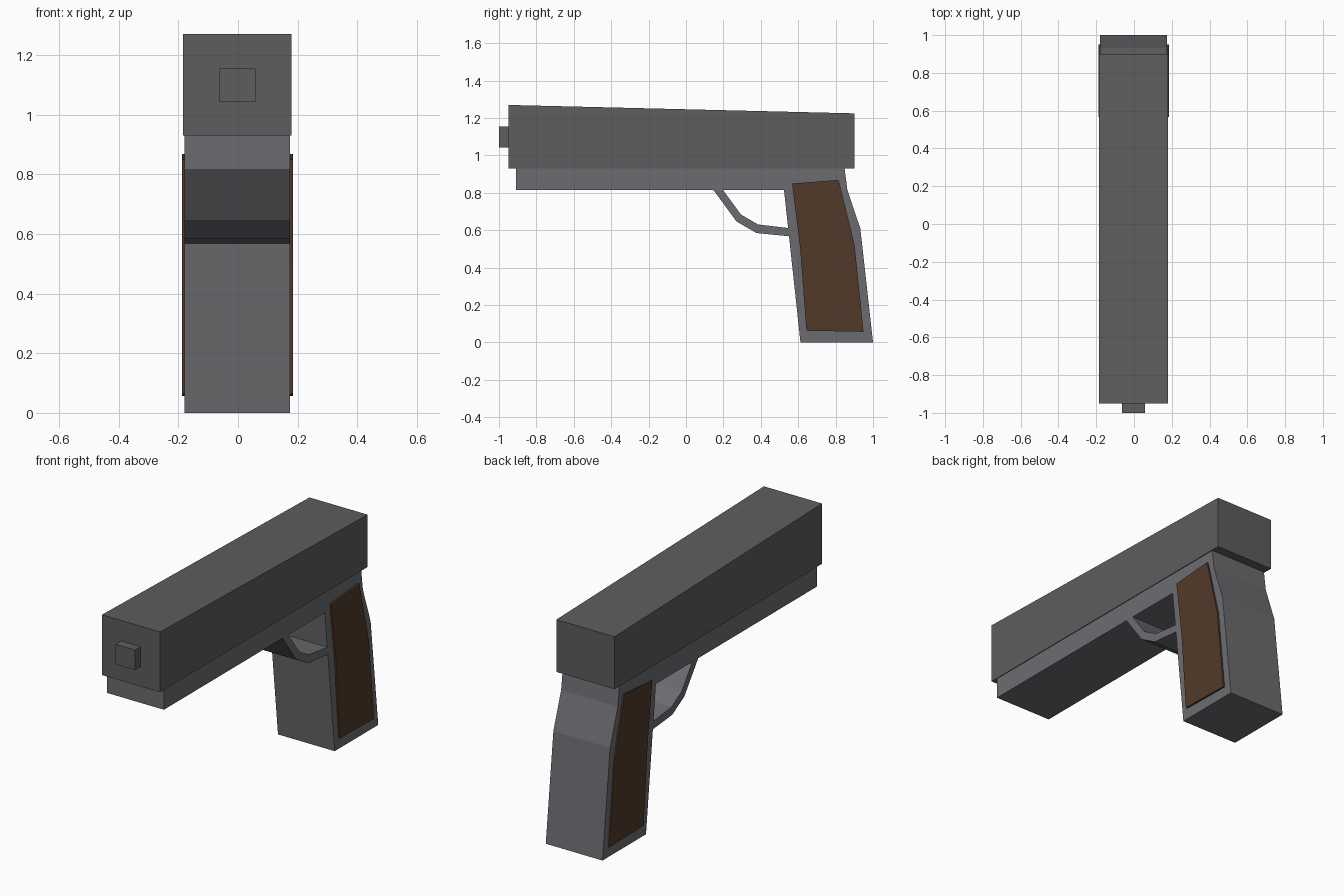
import bpy, bmesh

if "Cube" in bpy.data.objects:
    bpy.data.objects.remove(bpy.data.objects["Cube"])


def material(name, rgb):
    m = bpy.data.materials.new(name)
    m.diffuse_color = (*rgb, 1.0)
    m.use_nodes = True
    m.node_tree.nodes["Principled BSDF"].inputs["Base Color"].default_value = m.diffuse_color
    return m


def extrude_profile(name, profile, x0, x1, mat):
    """Solid made from a side profile of (y, z) points, spanning x0 to x1."""
    bm = bmesh.new()
    face = bm.faces.new([bm.verts.new((x0, y, z)) for y, z in profile])
    out = bmesh.ops.extrude_face_region(bm, geom=[face])
    moved = [g for g in out["geom"] if isinstance(g, bmesh.types.BMVert)]
    bmesh.ops.translate(bm, verts=moved, vec=(x1 - x0, 0, 0))
    if not any(f.is_valid and all(abs(v.co.x - x0) < 1e-6 for v in f.verts) for f in bm.faces):
        bm.faces.new([v for v in bm.verts if abs(v.co.x - x0) < 1e-6])
    bmesh.ops.recalc_face_normals(bm, faces=bm.faces[:])
    mesh = bpy.data.meshes.new(name)
    bm.to_mesh(mesh)
    bm.free()
    mesh.materials.append(mat)
    obj = bpy.data.objects.new(name, mesh)
    bpy.context.collection.objects.link(obj)
    return obj


slide_grey = material("slide_grey", (0.11, 0.11, 0.11))
frame_grey = material("frame_grey", (0.15, 0.152, 0.165))
wood = material("wood", (0.085, 0.042, 0.023))

# Upper slide, tapering slightly to the rear
extrude_profile("slide", [(-0.95, 0.93), (0.90, 0.93), (0.90, 1.225), (-0.95, 1.27)],
                -0.184, 0.179, slide_grey)

# Square barrel tip
extrude_profile("barrel_tip", [(-1.0, 1.042), (-0.95, 1.042), (-0.95, 1.155), (-1.0, 1.155)],
                -0.064, 0.058, slide_grey)

# Lower frame with handle
extrude_profile("frame", [(-0.91, 0.93), (-0.91, 0.815), (0.524, 0.815), (0.612, 0.0),
                          (1.0, 0.0), (0.932, 0.61), (0.863, 0.815), (0.848, 0.93)],
                -0.179, 0.175, frame_grey)

# Full-width guard loop below the frame
extrude_profile("guard", [(0.147, 0.815), (0.27, 0.647), (0.377, 0.585), (0.551, 0.568),
                          (0.546, 0.612), (0.385, 0.631), (0.294, 0.684), (0.198, 0.815)],
                -0.179, 0.175, frame_grey)

# Wooden handle panels on both sides
panel = [(0.567, 0.85), (0.816, 0.869), (0.901, 0.524),
         (0.949, 0.057), (0.644, 0.063), (0.61, 0.508)]
for name, x0, x1 in (("grip_panel_left", -0.187, -0.178), ("grip_panel_right", 0.174, 0.185)):
    extrude_profile(name, panel, x0, x1, wood)
